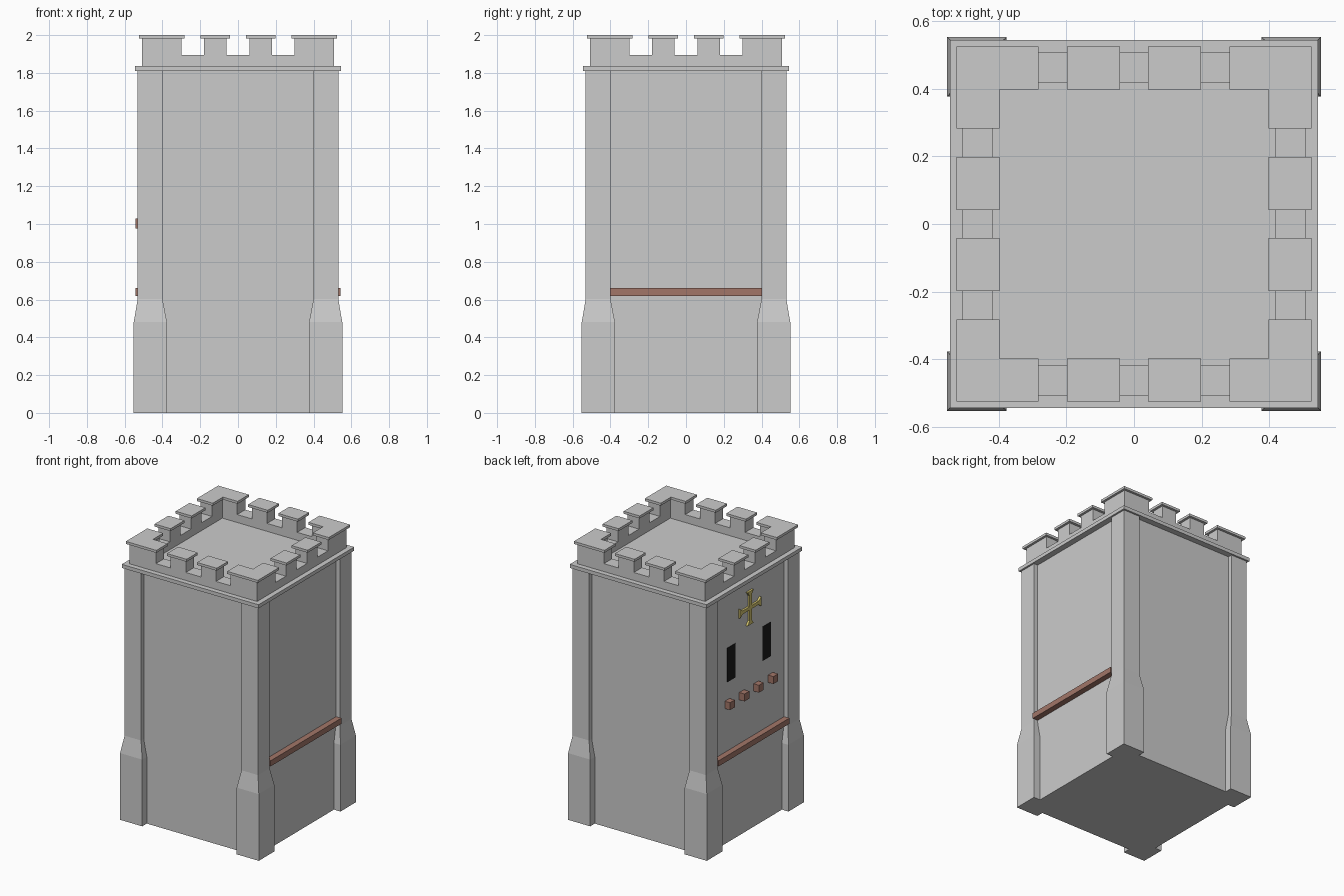
import bpy, bmesh
from math import pi
from mathutils import Matrix, Vector

if "Cube" in bpy.data.objects:
    bpy.data.objects.remove(bpy.data.objects["Cube"])


def material(name, rgb):
    m = bpy.data.materials.new(name)
    m.diffuse_color = (*rgb, 1)
    m.use_nodes = True
    m.node_tree.nodes["Principled BSDF"].inputs["Base Color"].default_value = m.diffuse_color
    return m


def loft(bm, rings):
    """Skin a stack of equal-length vertex rings and cap both ends."""
    vs = [[bm.verts.new(p) for p in r] for r in rings]
    n = len(vs[0])
    for a, b in zip(vs, vs[1:]):
        for i in range(n):
            j = (i + 1) % n
            bm.faces.new((a[i], a[j], b[j], b[i]))
    bm.faces.new(vs[0][::-1])
    bm.faces.new(vs[-1])


def prism(bm, pts, z0, z1):
    loft(bm, [[(x, y, z) for x, y in pts] for z in (z0, z1)])


def rect(x0, x1, y0, y1):
    return [(x0, y0), (x1, y0), (x1, y1), (x0, y1)]


def ell(outer, inner, end):
    """L-shaped plan hugging the +x +y corner."""
    return [(outer, outer), (end, outer), (end, inner),
            (inner, inner), (inner, end), (outer, end)]


def finish(name, bm, mat=None, turns=1):
    """Make the object, repeated about z in quarter turns."""
    src = bm.verts[:] + bm.edges[:] + bm.faces[:]
    for k in range(1, turns):
        new = bmesh.ops.duplicate(bm, geom=src)["geom"]
        verts = [v for v in new if isinstance(v, bmesh.types.BMVert)]
        bmesh.ops.rotate(bm, cent=(0, 0, 0), verts=verts,
                         matrix=Matrix.Rotation(k * pi / 2, 3, 'Z'))
    bmesh.ops.recalc_face_normals(bm, faces=bm.faces[:])
    me = bpy.data.meshes.new(name)
    bm.to_mesh(me)
    bm.free()
    ob = bpy.data.objects.new(name, me)
    bpy.context.collection.objects.link(ob)
    if mat:
        me.materials.append(mat)
    return ob


wood = material("wood", (0.36, 0.18, 0.14))
dark = material("dark", (0.01, 0.01, 0.01))
gold = material("gold", (0.65, 0.55, 0.16))

WALL, LEDGE, SILL, CAP, TOP = 0.50, 1.837, 1.894, 1.982, 2.0

# Main tower walls
bm = bmesh.new()
prism(bm, rect(-WALL, WALL, -WALL, WALL), 0, 1.811)
finish("tower_walls", bm)

# Corner buttresses, flaring towards the base
bm = bmesh.new()
loft(bm, [[(x, y, z) for x, y in rect(a, b, a, b)]
          for a, b, z in ((0.376, 0.552, 0), (0.376, 0.552, 0.48),
                          (0.40, 0.531, 0.603), (0.40, 0.531, 1.811))])
finish("corner_buttresses", bm, turns=4)

# Ledge and roof floor
bm = bmesh.new()
prism(bm, rect(-0.544, 0.544, -0.544, 0.544), 1.811, LEDGE)
finish("roof_ledge", bm)

# Parapet: L-shaped corners, low walls, two merlons per side
bm = bmesh.new()
prism(bm, ell(0.508, 0.416, 0.298), LEDGE, CAP)
prism(bm, rect(-0.298, 0.298, 0.416, 0.508), LEDGE, SILL)
for c in (-0.12, 0.12):
    prism(bm, rect(c - 0.06, c + 0.06, 0.416, 0.508), SILL, CAP)
finish("parapet", bm, turns=4)

# Overhanging cap stones
bm = bmesh.new()
prism(bm, ell(0.525, 0.398, 0.282), CAP, TOP)
for c in (-0.12, 0.12):
    prism(bm, rect(c - 0.078, c + 0.078, 0.398, 0.525), CAP, TOP)
finish("cap_stones", bm, turns=4)

# Wooden beams on the left and right walls
for side, s in (("left", -1), ("right", 1)):
    bm = bmesh.new()
    x0, x1 = sorted((s * 0.49, s * 0.542))
    prism(bm, rect(x0, x1, -0.402, 0.402), 0.62, 0.66)
    finish(side + "_beam", bm, wood)

# Beam ends on the left wall
bm = bmesh.new()
for y in (-0.246, -0.082, 0.082, 0.246):
    prism(bm, rect(-0.542, -0.49, y - 0.027, y + 0.027), 0.975, 1.028)
finish("beam_ends", bm, wood)

# Window slits on the left wall
bm = bmesh.new()
for y in (-0.2, 0.2):
    prism(bm, rect(-0.503, -0.49, y - 0.046, y + 0.046), 1.155, 1.40)
finish("window_slits", bm, dark)

# Gold cross with flared arm ends on the left wall
w, f = 0.012, 0.034
arm = [(w, w), (w, 0.09), (f, 0.12), (-f, 0.12), (-w, 0.09)]
outline = []
for k in range(4):
    rot = Matrix.Rotation(k * pi / 2, 2)
    outline += [rot @ Vector(p) for p in arm]
bm = bmesh.new()
loft(bm, [[(x, p.x, 1.60 + p.y) for p in outline] for x in (-0.515, -0.495)])
finish("wall_cross", bm, gold)
